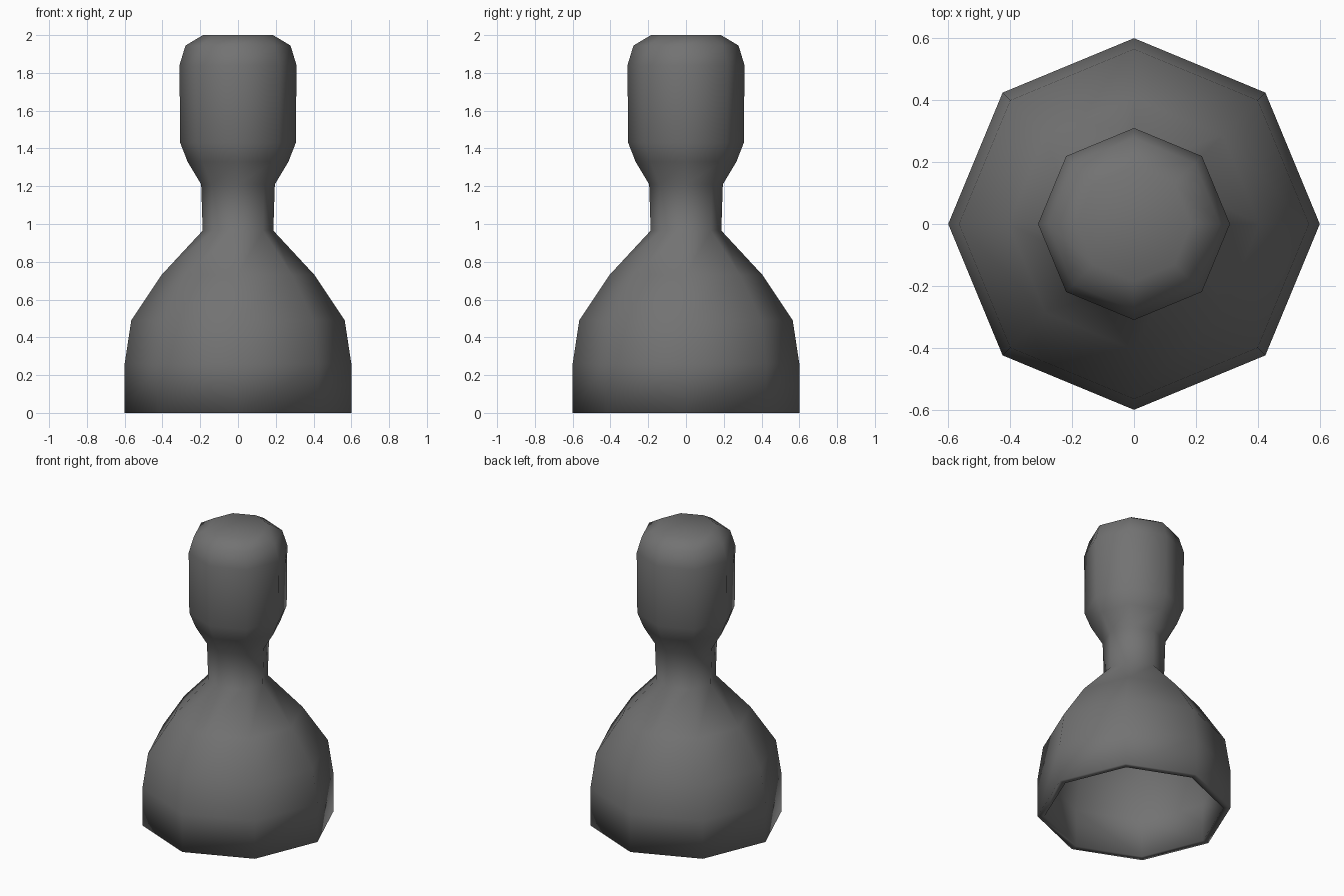
import bpy, bmesh
from math import cos, sin, pi

if "Cube" in bpy.data.objects:
    bpy.data.objects.remove(bpy.data.objects["Cube"], do_unlink=True)

SIDES = 8

# Radius and height, from the base rim to the flat top
PROFILE = [(0.6, 0), (0.6, 0.26), (0.565, 0.49), (0.405, 0.73),
           (0.187, 0.965), (0.195, 1.21), (0.267, 1.33), (0.306, 1.43),
           (0.31, 1.84), (0.278, 1.945), (0.185, 2.0)]


def make_material(name, color):
    mat = bpy.data.materials.new(name)
    mat.use_nodes = True
    mat.diffuse_color = color
    mat.node_tree.nodes["Principled BSDF"].inputs["Base Color"].default_value = color
    return mat


def lathe(name, profile, mat):
    bm = bmesh.new()
    rings = [[bm.verts.new((r * cos(2 * pi * i / SIDES), r * sin(2 * pi * i / SIDES), z))
              for i in range(SIDES)] for r, z in profile]
    for low, high in zip(rings, rings[1:]):
        for i in range(SIDES):
            j = (i + 1) % SIDES
            bm.faces.new((low[i], low[j], high[j], high[i]))
    bm.faces.new(rings[-1])
    for face in bm.faces:
        face.smooth = True
    mesh = bpy.data.meshes.new(name)
    bm.to_mesh(mesh)
    bm.free()
    mesh.materials.append(mat)
    obj = bpy.data.objects.new(name, mesh)
    bpy.context.collection.objects.link(obj)
    return obj


# Hollow pawn-like body, open at the base
body = lathe("hollow_body", PROFILE, make_material("dark grey", (0.17, 0.17, 0.17, 1)))
shell = body.modifiers.new("wall_thickness", "SOLIDIFY")
shell.thickness = 0.045
shell.offset = -1
